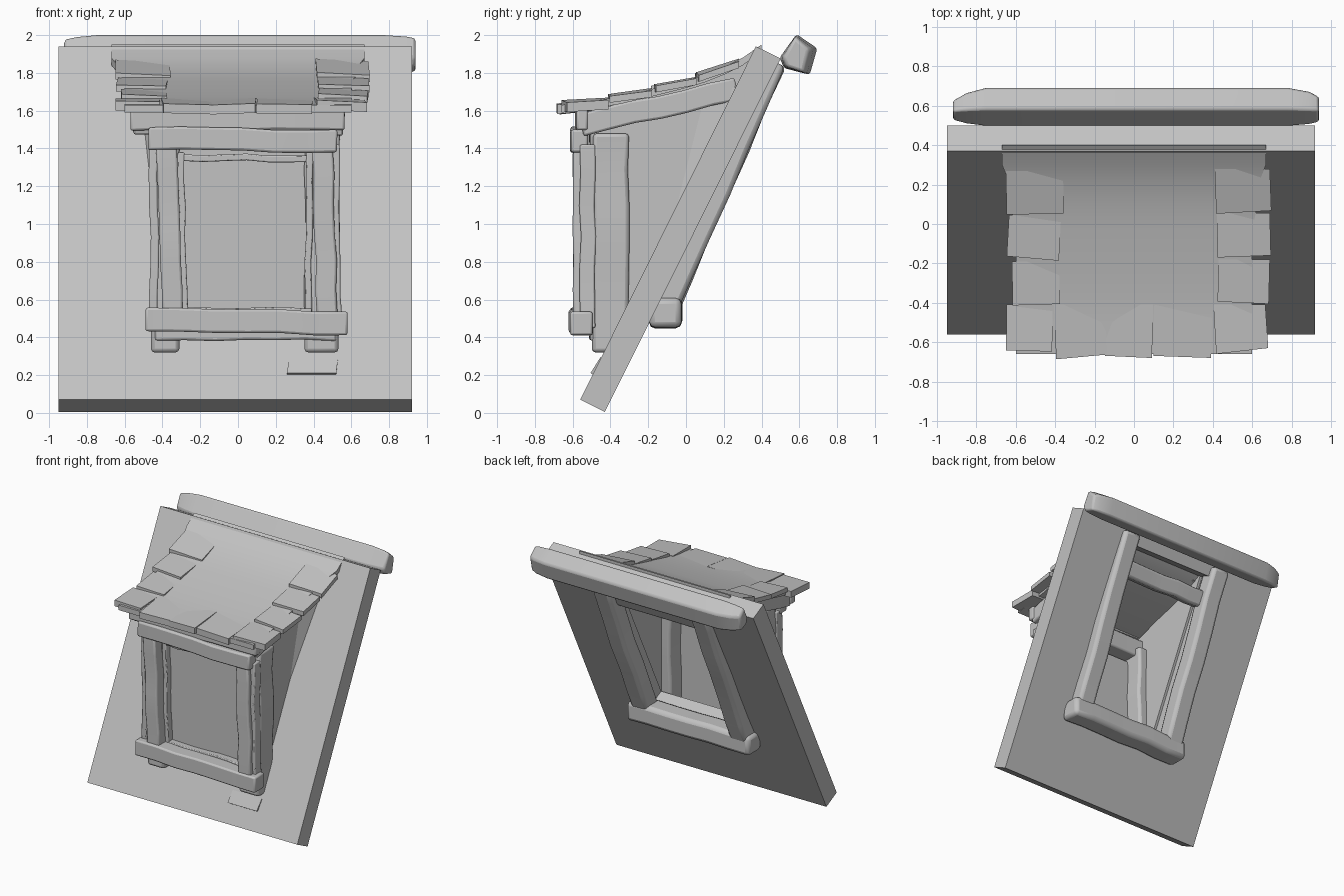
import bpy, bmesh, random
from mathutils import Vector

random.seed(4)
if "Cube" in bpy.data.objects:
    bpy.data.objects.remove(bpy.data.objects["Cube"], do_unlink=True)

SHADE = (0.54, 0.54, 0.54, 1)
grey = bpy.data.materials.new("plain grey")
grey.use_nodes = True
grey.diffuse_color = SHADE
grey.node_tree.nodes["Principled BSDF"].inputs["Base Color"].default_value = SHADE

X = Vector((1, 0, 0))
Y = Vector((0, 1, 0))
# Roof slab axes: start edge, uphill direction, inward normal
START = Vector((0, -0.56, 0.07))
UP = Vector((0, 0.445, 0.895))
INWARD = Vector((0, 0.895, -0.445))


def on_slab(x, v, depth):
    return START + X * x + UP * v + INWARD * depth


def finish(name, bm, bevel=0.0, smooth=False):
    bmesh.ops.recalc_face_normals(bm, faces=bm.faces)
    mesh = bpy.data.meshes.new(name)
    bm.to_mesh(mesh)
    bm.free()
    mesh.materials.append(grey)
    ob = bpy.data.objects.new(name, mesh)
    bpy.context.collection.objects.link(ob)
    if bevel:
        mod = ob.modifiers.new("worn edges", "BEVEL")
        mod.width, mod.segments = bevel, 2
        mod.limit_method = "ANGLE"
    if smooth:
        bpy.ops.object.select_all(action="DESELECT")
        ob.select_set(True)
        bpy.context.view_layer.objects.active = ob
        bpy.ops.object.shade_smooth_by_angle()


def loft(bm, rings):
    """Skin closed rings of points and cap both ends."""
    rows = [[bm.verts.new(p) for p in ring] for ring in rings]
    n = len(rows[0])
    for r, s in zip(rows, rows[1:]):
        for i in range(n):
            bm.faces.new((r[i], r[(i + 1) % n], s[(i + 1) % n], s[i]))
    bm.faces.new(rows[0])
    bm.faces.new(rows[-1])


def beam(name, a, b, side, wide, deep, wobble=0.006, bevel=0.012, steps=6):
    """Hand-hewn beam from a to b, 'wide' measured along side."""
    a, b = Vector(a), Vector(b)
    other = (b - a).cross(side).normalized()
    rings = []
    for i in range(steps + 1):
        c = a.lerp(b, i / steps)
        c = c + side * random.uniform(-wobble, wobble) + other * random.uniform(-wobble, wobble)
        rings.append([c + side * (sx * wide / 2) + other * (sy * deep / 2)
                      for sx, sy in ((-1, -1), (1, -1), (1, 1), (-1, 1))])
    bm = bmesh.new()
    loft(bm, rings)
    finish(name, bm, bevel, True)


def extruded(name, profile, x0, x1):
    """Extrude a (y, z) profile along x."""
    bm = bmesh.new()
    loft(bm, [[(x, y, z) for y, z in profile] for x in (x0, x1)])
    finish(name, bm)


# Sloping roof slab with a rectangular opening
bm = bmesh.new()
loops = []
for x0, x1, v0, v1 in ((-0.95, 0.92, 0, 2.09), (-0.4, 0.42, 0.62, 1.98)):
    for depth in (0, 0.146):
        loops.append([bm.verts.new(on_slab(x, v, depth))
                      for x, v in ((x0, v0), (x1, v0), (x1, v1), (x0, v1))])
outer_f, outer_b, inner_f, inner_b = loops
for p, q in ((outer_f, inner_f), (outer_b, inner_b), (outer_f, outer_b), (inner_f, inner_b)):
    for i in range(4):
        j = (i + 1) % 4
        bm.faces.new((p[i], p[j], q[j], q[i]))
finish("roof_slab", bm)

# Ridge beam with narrowed ends
section = ((0.585, 2.005), (0.695, 1.93), (0.655, 1.79), (0.52, 1.825), (0.495, 1.88))
cy, cz = 0.56, 1.89
bm = bmesh.new()
loft(bm, [[(x, cy + (y - cy) * k, cz + (z - cz) * (0.6 + 0.4 * k)) for y, z in section]
          for x, k in ((-0.92, 0.5), (-0.85, 0.8), (-0.75, 1), (0, 1), (0.78, 1), (0.89, 0.85), (0.94, 0.65))])
finish("ridge_beam", bm, 0.014, True)

# Beams around the opening, underneath the slab
for name, x in (("left_inner_beam", 0.44), ("right_inner_beam", -0.44)):
    beam(name, on_slab(x, 0.58, 0.19), on_slab(x, 2.06, 0.12), X, 0.15, 0.14, bevel=0.025)
beam("bottom_inner_beam", (-0.54, -0.11, 0.53), (0.55, -0.11, 0.53), Y, 0.17, 0.155, bevel=0.03)
beam("top_inner_beam", on_slab(-0.42, 1.8, 0.08), on_slab(0.44, 1.8, 0.08), UP, 0.13, 0.12, bevel=0.02)

# Dormer cheeks, and the flashing that flares from them onto the slab
cheek = ((-0.42, 0.32), (-0.42, 1.6), (-0.1, 1.7), (0.1, 1.76), (0.3, 1.86), (0.34, 1.86))
for name, x0, x1 in (("right_cheek", -0.45, -0.38), ("left_cheek", 0.43, 0.5)):
    extruded(name, cheek, x0, x1)
for name, x, flare in (("right_flashing", -0.44, -0.08), ("left_flashing", 0.49, 0.08)):
    bm = bmesh.new()
    corners = (on_slab(x, 1.05, 0), Vector((x, 0.08, 1.69)),
               on_slab(x + flare, 1.85, 0), on_slab(x, 1.85, 0))
    v = [bm.verts.new(c) for c in corners]
    for tri in ((0, 1, 2), (0, 1, 3), (0, 2, 3), (1, 2, 3)):
        bm.faces.new([v[i] for i in tri])
    finish(name, bm)

# Corner posts, front posts and inner window frame
for name, x, wide in (("right_corner_post", -0.385, 0.15), ("left_corner_post", 0.445, 0.18)):
    beam(name, (x, -0.4, 0.32), (x, -0.4, 1.48), X, wide, 0.19, bevel=0.02)
for name, x0, x1 in (("right_front_post", -0.345, -0.375), ("left_front_post", 0.47, 0.45)):
    beam(name, (x0, -0.545, 0.5), (x1, -0.545, 1.42), X, 0.11, 0.1)
for name, x0, x1 in (("right_outer_trim", -0.445, -0.445), ("left_outer_trim", 0.53, 0.51)):
    beam(name, (x0, -0.52, 0.45), (x1, -0.52, 1.42), X, 0.045, 0.08, bevel=0.008)
for name, x0, x1 in (("right_window_stile", -0.285, -0.305), ("left_window_stile", 0.37, 0.375)):
    beam(name, (x0, -0.48, 0.5), (x1, -0.48, 1.38), X, 0.035, 0.06, bevel=0.006)
for name, z in (("window_top_rail", 1.35), ("window_bottom_rail", 0.54)):
    beam(name, (-0.3, -0.48, z), (0.39, -0.48, z), Y, 0.06, 0.035, bevel=0.006)
extruded("window_pane", ((-0.455, 0.5), (-0.445, 0.5), (-0.445, 1.4), (-0.455, 1.4)), -0.32, 0.4)

# Sill, apron, lintel and header
beam("window_sill", (-0.49, -0.555, 0.495), (0.58, -0.555, 0.475), Y, 0.12, 0.125)
beam("sill_apron", (-0.44, -0.45, 0.44), (0.52, -0.45, 0.44), Y, 0.12, 0.11)
beam("window_lintel", (-0.475, -0.565, 1.455), (0.525, -0.565, 1.435), Y, 0.09, 0.12)
beam("roof_header", (-0.57, -0.555, 1.555), (0.565, -0.555, 1.55), Y, 0.06, 0.11)
beam("inner_header", (-0.44, -0.43, 1.49), (0.5, -0.43, 1.49), Y, 0.16, 0.15)

# Rafters under the dormer roof
for name, x in (("right_rafter", -0.505), ("left_rafter", 0.51)):
    beam(name, (x, -0.555, 1.525), (x, 0.27, 1.715), X, 0.1, 0.12)

# Dormer roof sheet, gently curving up onto the slab
curve = ((-0.66, 1.63), (-0.5, 1.65), (-0.35, 1.675), (-0.18, 1.715), (-0.02, 1.755),
         (0.1, 1.79), (0.2, 1.83), (0.3, 1.88), (0.4, 1.95))


def roof_z(y):
    for (y0, z0), (y1, z1) in zip(curve, curve[1:]):
        if y <= y1:
            return z0 + (z1 - z0) * (y - y0) / (y1 - y0)
    return curve[-1][1]


bm = bmesh.new()
rings = []
for y, z in curve:
    half = 0.67 if y > 0.22 else 0.6 + 0.03 * (y > 0)
    rings.append([(-half, y, z - 0.04), (half, y, z - 0.04), (half, y, z), (-half, y, z)])
loft(bm, rings)
finish("dormer_roof", bm, 0, True)


# Overlapping shingles, lifted at their lower edge
def shingle(name, x0, x1, y0, y1, lift=0.017, thick=0.035):
    skew = random.uniform(-0.015, 0.015)
    drop = random.uniform(-0.008, 0.008)
    rings = []
    for y, rise in ((y0, lift), (y1, -0.002)):
        s = skew if y == y0 else 0
        top = roof_z(y) + rise
        rings.append([(x0 + s, y - s, top - thick + drop), (x1 + s, y + s, top - thick - drop),
                      (x1 + s, y + s, top - drop), (x0 + s, y - s, top + drop)])
    bm = bmesh.new()
    loft(bm, rings)
    finish(name, bm)


for i, y in enumerate((0.05, -0.175, -0.41)):
    shingle(f"right_shingle_{i}", -0.65 + 0.015 * i, -0.36 - 0.01 * i, y, y + 0.22)
    shingle(f"left_shingle_{i}", 0.41 + 0.01 * i, 0.69, y + 0.01, y + 0.23)
edges = (-0.65, -0.41, -0.145, 0.1, 0.4, 0.67)
for i, (x0, x1) in enumerate(zip(edges, edges[1:])):
    shingle(f"eave_shingle_{i}", x0 + 0.003, x1 - 0.003, -0.645 - 0.03 * (0 < i < 4), -0.41,
            0.018 if i in (0, 4) else 0.006, 0.05)

# Loose shingle on the slab below the window
beam("loose_shingle", on_slab(0.39, 0.15, -0.006), on_slab(0.4, 0.25, 0.004), X, 0.26, 0.016, 0, 0, steps=1)
